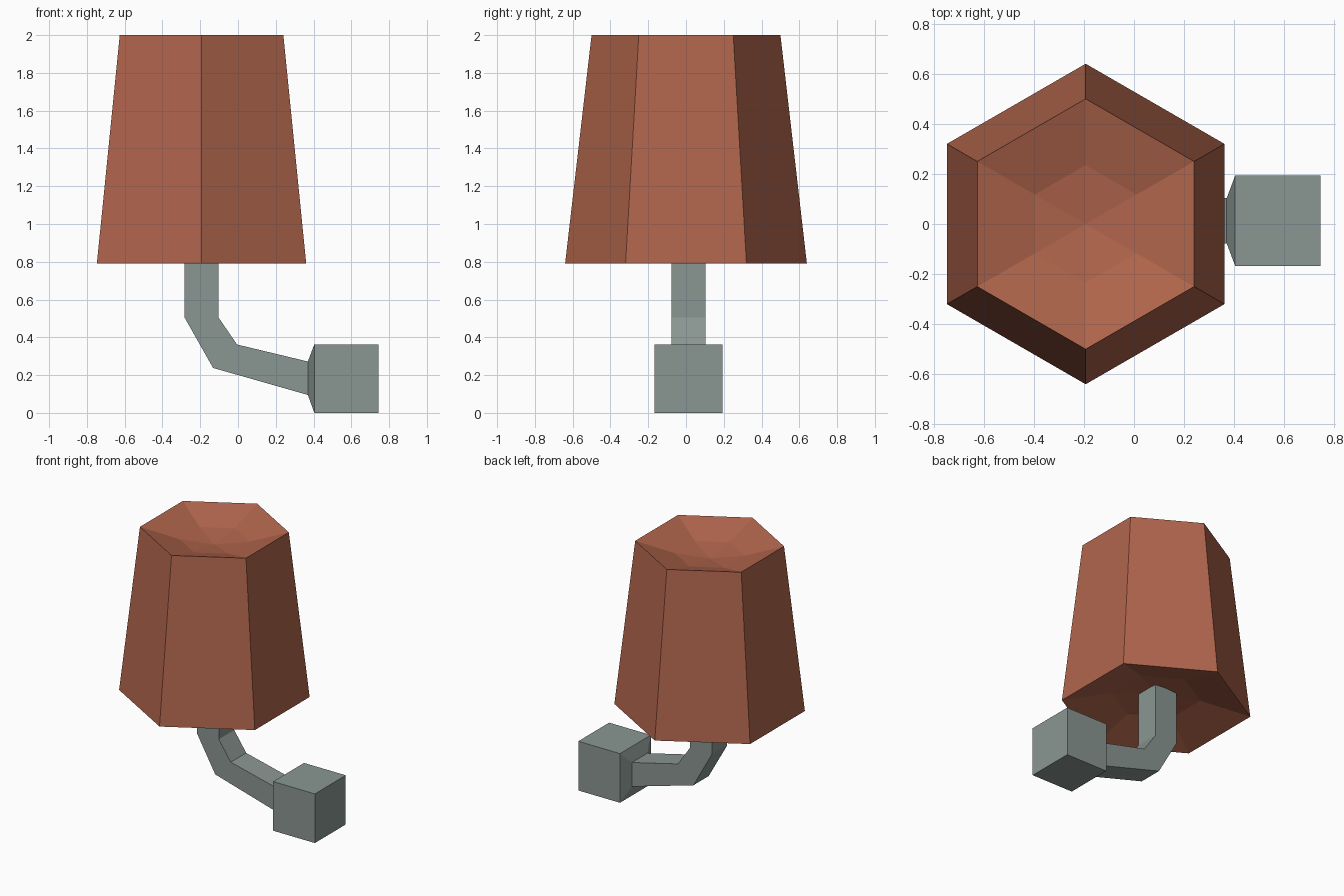
import bpy, bmesh, math

if "Cube" in bpy.data.objects:
    bpy.data.objects.remove(bpy.data.objects["Cube"])


def material(name, rgb):
    m = bpy.data.materials.new(name)
    m.diffuse_color = (*rgb, 1)
    m.use_nodes = True
    m.node_tree.nodes["Principled BSDF"].inputs["Base Color"].default_value = m.diffuse_color
    return m


def loft(name, rings, mat, start_tip=None, end_tip=None):
    """Skin a list of point rings; close ends with a tip point or a flat cap."""
    bm = bmesh.new()
    vr = [[bm.verts.new(p) for p in r] for r in rings]
    n = len(vr[0])
    for a, b in zip(vr, vr[1:]):
        for i in range(n):
            j = (i + 1) % n
            bm.faces.new((a[i], a[j], b[j], b[i]))
    for ring, tip in ((vr[0], start_tip), (vr[-1], end_tip)):
        if tip:
            t = bm.verts.new(tip)
            for i in range(n):
                bm.faces.new((ring[i], ring[(i + 1) % n], t))
        else:
            bm.faces.new(ring)
    bmesh.ops.recalc_face_normals(bm, faces=bm.faces)
    me = bpy.data.meshes.new(name)
    bm.to_mesh(me)
    bm.free()
    me.materials.append(mat)
    ob = bpy.data.objects.new(name, me)
    bpy.context.collection.objects.link(ob)
    return ob


terracotta = material("terracotta", (0.435, 0.130, 0.072))
grey = material("grey metal", (0.255, 0.305, 0.287))

# Hexagonal lamp shade, dished at the bottom and the top
CX = -0.193


def hexagon(r, z):
    return [(CX + r * math.sin(k * math.pi / 3), r * math.cos(k * math.pi / 3), z)
            for k in range(6)]


loft("lamp_shade",
     [hexagon(r, z) for r, z in ((0.30, 0.88), (0.64, 0.79), (0.50, 2.0), (0.235, 1.92))],
     terracotta, (CX, 0, 0.91), (CX, 0, 1.89))

# Bent square arm flaring into the wall block: (lower xz, upper xz, half depth)
CY, A, B = 0.013, 0.09, 0.18
sections = [
    ((-0.283, 0.95), (-0.103, 0.95), A),
    ((-0.283, 0.505), (-0.103, 0.505), A),
    ((-0.132, 0.238), (-0.005, 0.362), A),
    ((0.37, 0.095), (0.37, 0.272), A),
    ((0.404, 0.0), (0.404, 0.363), B),
    ((0.745, 0.0), (0.745, 0.363), B),
]
loft("bracket_arm",
     [[(lo[0], CY - h, lo[1]), (lo[0], CY + h, lo[1]),
       (up[0], CY + h, up[1]), (up[0], CY - h, up[1])] for lo, up, h in sections],
     grey)
